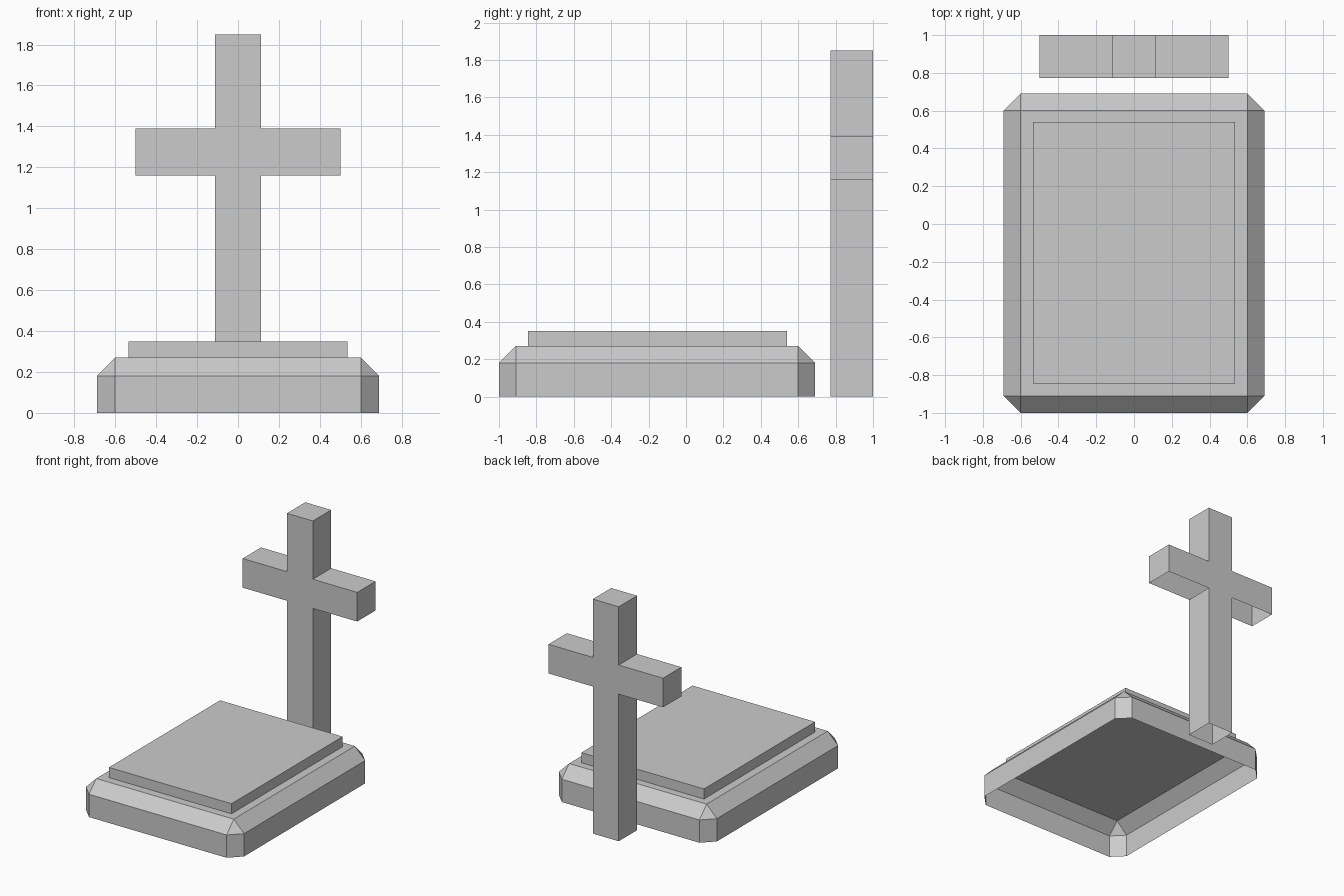
import bpy, bmesh
from mathutils import Vector

if "Cube" in bpy.data.objects:
    bpy.data.objects.remove(bpy.data.objects["Cube"])

stone = bpy.data.materials.new("grey_stone")
stone.diffuse_color = (0.6, 0.6, 0.6, 1)
stone.use_nodes = True
stone.node_tree.nodes["Principled BSDF"].inputs["Base Color"].default_value = stone.diffuse_color


def finish(bm, name):
    """Fix normals, open the undersides, and make the object."""
    bmesh.ops.recalc_face_normals(bm, faces=bm.faces)
    bm.normal_update()
    down = [f for f in bm.faces if f.normal.z < -0.9]
    bmesh.ops.delete(bm, geom=down, context='FACES')
    me = bpy.data.meshes.new(name)
    bm.to_mesh(me)
    bm.free()
    me.materials.append(stone)
    ob = bpy.data.objects.new(name, me)
    bpy.context.collection.objects.link(ob)
    return ob


def box(x, y0, y1, z0, z1):
    """Box spanning -x..x, y0..y1, z0..z1."""
    bm = bmesh.new()
    bmesh.ops.create_cube(bm, size=1)
    for v in bm.verts:
        v.co = Vector((v.co.x * 2 * x,
                       y1 if v.co.y > 0 else y0,
                       z1 if v.co.z > 0 else z0))
    return bm


# Base: vertical and top edges chamfered
bm = box(0.69, -1.0, 0.69, 0, 0.27)
edges = [e for e in bm.edges if max(v.co.z for v in e.verts) > 0.2]
bmesh.ops.bevel(bm, geom=edges, offset=0.09, offset_type='OFFSET',
                segments=1, profile=0.5, affect='EDGES')
finish(bm, "grave_base")

# Slab on top of the base
finish(box(0.535, -0.845, 0.54, 0.27, 0.35), "top_slab")

# Cross: half outline mirrored, then extruded backwards
half = [(0.113, 0), (0.113, 1.16), (0.5, 1.16), (0.5, 1.39),
        (0.113, 1.39), (0.113, 1.85)]
outline = half + [(-x, z) for x, z in reversed(half)]
bm = bmesh.new()
front = bm.faces.new([bm.verts.new((x, 0.772, z)) for x, z in outline])
ext = bmesh.ops.extrude_face_region(bm, geom=[front], use_keep_orig=True)
bmesh.ops.translate(bm, vec=(0, 0.228, 0),
                    verts=[g for g in ext["geom"] if isinstance(g, bmesh.types.BMVert)])
finish(bm, "cross")
